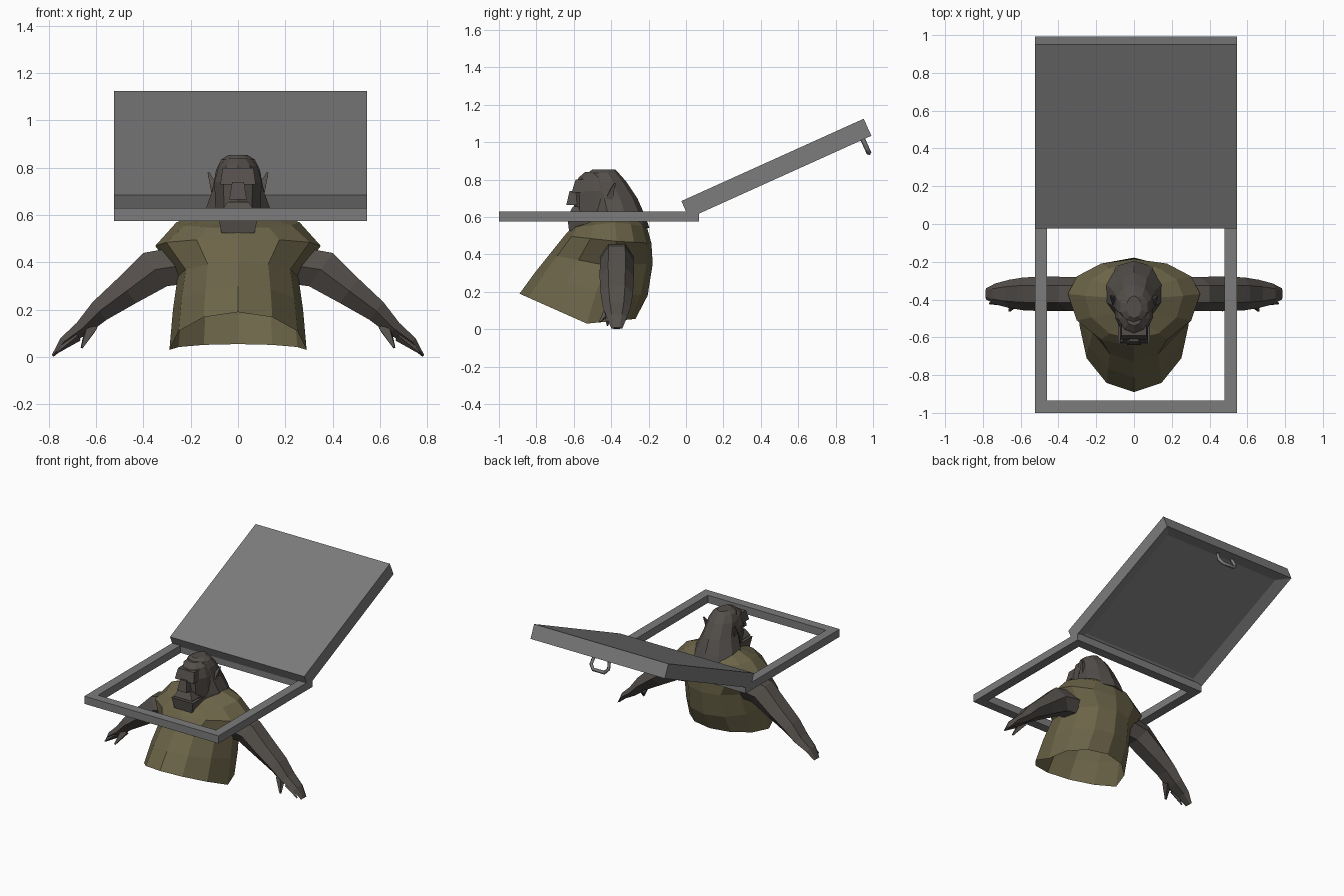
import bpy, bmesh, math
from mathutils import Vector, Matrix

if "Cube" in bpy.data.objects:
    bpy.data.objects.remove(bpy.data.objects["Cube"], do_unlink=True)


def material(name, rgb):
    m = bpy.data.materials.new(name)
    m.use_nodes = True
    m.diffuse_color = (*rgb, 1)
    bsdf = next(n for n in m.node_tree.nodes if n.type == "BSDF_PRINCIPLED")
    bsdf.inputs["Base Color"].default_value = (*rgb, 1)
    return m


grey = material("metal grey", (0.2, 0.2, 0.2))
olive = material("olive cloth", (0.15, 0.129, 0.066))
skin = material("dark skin", (0.088, 0.078, 0.07))


def finish(name, bm, mat):
    bmesh.ops.recalc_face_normals(bm, faces=bm.faces)
    mesh = bpy.data.meshes.new(name)
    bm.to_mesh(mesh)
    bm.free()
    mesh.materials.append(mat)
    obj = bpy.data.objects.new(name, mesh)
    bpy.context.collection.objects.link(obj)
    return obj


def loft(name, rings, mat, start=True, end=True, loop=False):
    """Skin a list of equal-length point rings."""
    bm = bmesh.new()
    rows = [[bm.verts.new(p) for p in ring] for ring in rings]
    n = len(rows[0])
    pairs = list(zip(rows, rows[1:])) + ([(rows[-1], rows[0])] if loop else [])
    for a, b in pairs:
        for i in range(n):
            j = (i + 1) % n
            bm.faces.new((a[i], a[j], b[j], b[i]))
    if start and not loop:
        bm.faces.new(rows[0])
    if end and not loop:
        bm.faces.new(rows[-1])
    return finish(name, bm, mat)


def body_ring(w, yf, ys, yb, zf, zs, zb, n=12):
    """Oval ring given its front, side and back positions."""
    pts = []
    for i in range(n):
        t = math.tau * i / n
        c = math.cos(t)
        y, z = (yf, zf) if c > 0 else (yb, zb)
        pts.append((w * math.sin(t), ys + (y - ys) * abs(c), zs + (z - zs) * abs(c)))
    return pts


def mirror(obj):
    m = obj.modifiers.new("Mirror", "MIRROR")
    return m


def rect(x0, x1, y0, y1, z):
    return [(x0, y0, z), (x1, y0, z), (x1, y1, z), (x0, y1, z)]


# Hatch frame
L, R, F, B, BAR = -0.525, 0.545, -1.0, 0.07, 0.065
outer = (L, R, F, B)
inner = (L + BAR, R - BAR, F + BAR, B - BAR)
loft("hatch_frame", [rect(*outer, 0.575), rect(*outer, 0.63),
                     rect(*inner, 0.63), rect(*inner, 0.575)], grey, loop=True)

# Open lid with a recessed underside
bm = bmesh.new()
bmesh.ops.create_cube(bm, size=1, matrix=Matrix.Translation((0.01, 0.535, -0.05))
                      @ Matrix.Diagonal((R - L, 1.07, 0.1, 1)))
under = [f for f in bm.faces if f.normal.z < -0.5]
bmesh.ops.inset_region(bm, faces=under, thickness=0.105, depth=-0.025)
lid = finish("hatch_lid", bm, grey)

# Lid handle: bent square bar
curve = bpy.data.curves.new("lid_handle", "CURVE")
curve.dimensions = "3D"
curve.bevel_depth = 0.013
curve.bevel_resolution = 0
spline = curve.splines.new("POLY")
path = [(-0.06, 0), (-0.07, 0.055), (-0.045, 0.085),
        (0.045, 0.085), (0.07, 0.055), (0.06, 0)]
spline.points.add(len(path) - 1)
for p, (x, d) in zip(spline.points, path):
    p.co = (x + 0.01, 1.02, -0.095 - d, 1)
curve.materials.append(grey)
handle = bpy.data.objects.new("lid_handle", curve)
bpy.context.collection.objects.link(handle)
for o in (lid, handle):
    o.location = (0, -0.025, 0.685)
    o.rotation_euler.x = math.radians(24.3)

# Cloth torso, open at the bottom
loft("torso", [body_ring(*r) for r in (
    (0.29, -0.89, -0.53, -0.27, 0.19, 0.03, 0.055),
    (0.275, -0.81, -0.48, -0.205, 0.3, 0.2, 0.18),
    (0.255, -0.73, -0.42, -0.178, 0.4, 0.34, 0.35),
    (0.35, -0.65, -0.37, -0.185, 0.5, 0.47, 0.46),
    (0.26, -0.61, -0.38, -0.21, 0.545, 0.57, 0.55),
    (0.12, -0.55, -0.39, -0.27, 0.56, 0.62, 0.62))], olive, start=False)


# Arms: hexagonal sections along a bent path in the xz plane
def arm_ring(x, z, r, w, angle):
    a = math.radians(angle)
    up = Vector((math.sin(a), 0, math.cos(a)))
    mid = Vector((x, -0.37, z))
    return [mid + up * r * math.sin(math.tau * i / 6)
            + Vector((0, w * math.cos(math.tau * i / 6), 0)) for i in range(6)]


mirror(loft("arms", [arm_ring(*s) for s in (
    (0.22, 0.39, 0.1, 0.09, 30),
    (0.35, 0.37, 0.1, 0.09, 36),
    (0.47, 0.28, 0.075, 0.092, 38),
    (0.585, 0.195, 0.055, 0.087, 38),
    (0.66, 0.12, 0.038, 0.075, 42),
    (0.735, 0.065, 0.025, 0.055, 45),
    (0.783, 0.005, 0.006, 0.03, 55))], skin))


def spike(name, base, tip, r):
    """Four-sided tapering finger."""
    base, tip = Vector(base), Vector(tip)
    q = (tip - base).to_track_quat("Z", "Y")
    ring = [q @ Vector((math.cos(k * math.pi / 2), math.sin(k * math.pi / 2), 0))
            for k in range(4)]
    return loft(name, [[base + v * r for v in ring],
                       [tip + v * r * 0.2 for v in ring]], skin)


mirror(spike("thumbs", (0.62, -0.4, 0.125), (0.66, -0.46, 0.04), 0.032))
mirror(spike("fingers", (0.68, -0.41, 0.09), (0.765, -0.42, 0.02), 0.025))


# Head and hair: stacked oval rings
def stack(name, rows, n):
    return loft(name, [body_ring(w, yf, (yf + yb) / 2, yb, z, z, z, n)
                       for z, w, yf, yb in rows], skin)


stack("head", (
    (0.52, 0.09, -0.61, -0.24),
    (0.62, 0.1, -0.6, -0.26),
    (0.74, 0.105, -0.6, -0.3),
    (0.81, 0.085, -0.575, -0.36),
    (0.84, 0.05, -0.54, -0.4)), 10)
stack("hair", (
    (0.54, 0.17, -0.5, -0.195),
    (0.61, 0.15, -0.52, -0.22),
    (0.7, 0.115, -0.53, -0.26),
    (0.79, 0.098, -0.53, -0.32),
    (0.835, 0.075, -0.525, -0.36),
    (0.855, 0.04, -0.5, -0.38)), 10)


# Face parts: tapered blocks
def block(name, low, high, mat=skin):
    """Each end is (half width, front y, back y, z)."""
    return loft(name, [rect(-w, w, f, b, z) for w, f, b, z in (low, high)], mat)


block("chin", (0.07, -0.625, -0.5, 0.525), (0.085, -0.635, -0.5, 0.6))
block("upper_lip", (0.075, -0.63, -0.5, 0.61), (0.045, -0.605, -0.5, 0.655))
block("nose", (0.037, -0.64, -0.52, 0.665), (0.025, -0.622, -0.52, 0.74))
block("brow", (0.075, -0.612, -0.5, 0.73), (0.065, -0.59, -0.5, 0.8))
mirror(spike("ears", (0.095, -0.41, 0.7), (0.125, -0.38, 0.78), 0.026))
